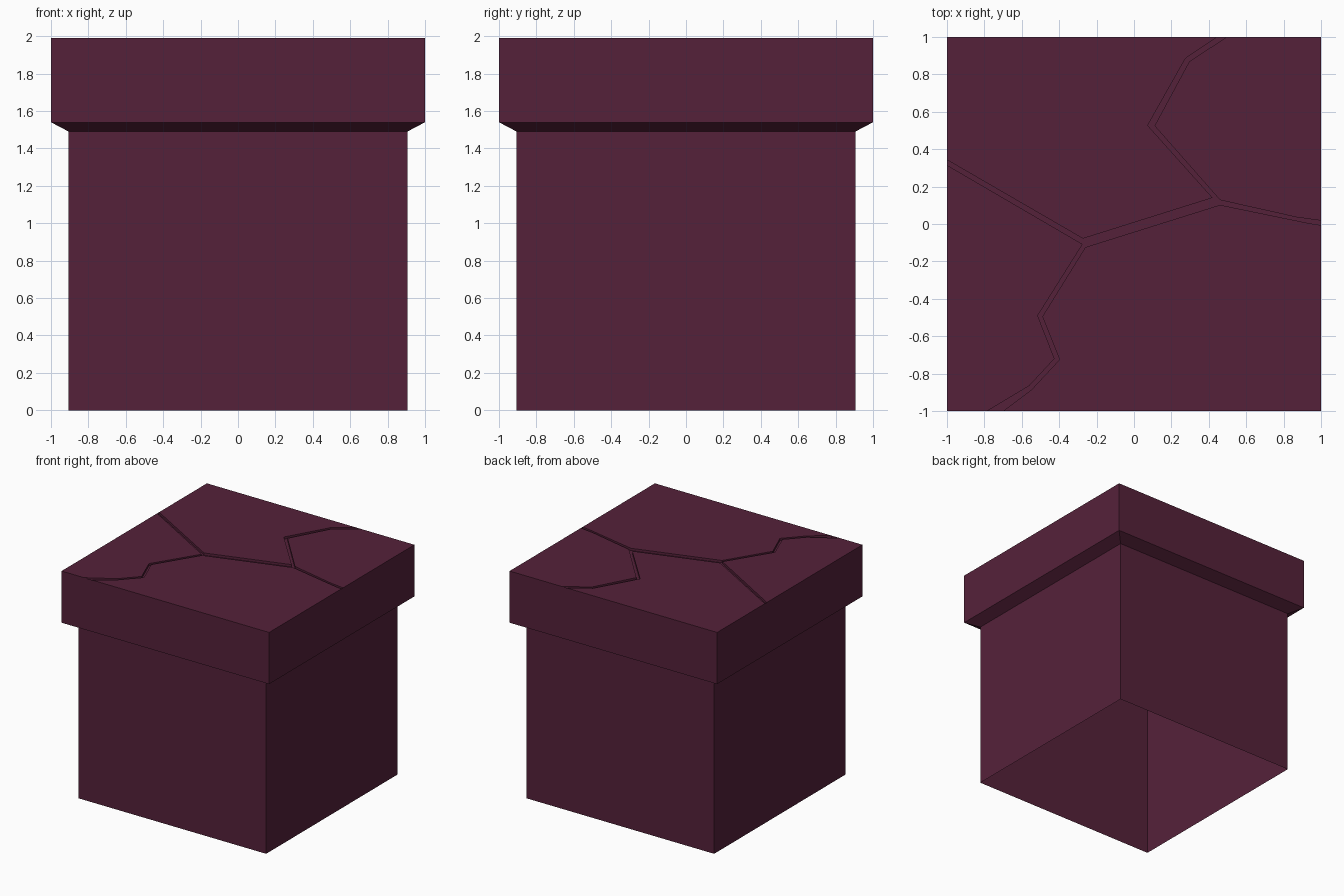
import bpy
import bmesh

if "Cube" in bpy.data.objects:
    bpy.data.objects.remove(bpy.data.objects["Cube"])

TOP, FLOOR = 1.99, 1.97      # lid surface and bottom of the cracks

stone = bpy.data.materials.new("dark plum")
stone.diffuse_color = (0.091, 0.0153, 0.042, 1)
stone.use_nodes = True
stone.node_tree.nodes["Principled BSDF"].inputs["Base Color"].default_value = stone.diffuse_color


def finish(name, bm):
    bmesh.ops.remove_doubles(bm, verts=bm.verts, dist=0.0005)
    mesh = bpy.data.meshes.new(name)
    bm.to_mesh(mesh)
    bm.free()
    mesh.materials.append(stone)
    bpy.context.collection.objects.link(bpy.data.objects.new(name, mesh))


def face(bm, points):
    bm.faces.new([bm.verts.new(p) for p in points])


def square_shell(bm, profile):
    """Four walls following a (half width, height) profile, open at both ends."""
    for (r0, z0), (r1, z1) in zip(profile, profile[1:]):
        corners = [(-1, -1), (1, -1), (1, 1), (-1, 1)]
        for (ax, ay), (bx, by) in zip(corners, corners[1:] + corners[:1]):
            face(bm, [(ax * r0, ay * r0, z0), (bx * r0, by * r0, z0),
                      (bx * r1, by * r1, z1), (ax * r1, ay * r1, z1)])


# Hollow body, open underneath
bm = bmesh.new()
square_shell(bm, [(0.905, 0), (0.905, 1.49)])
finish("body", bm)

# Overhanging lid rim with sloped underside
bm = bmesh.new()
square_shell(bm, [(0.905, 1.49), (1, 1.54), (1, TOP)])
finish("lid_rim", bm)

# Cracked top: each slab is its corner plus the broken edge along the crack
slabs = [
    ((-1, 1), [(-1, .343), (-.273, -.078), (.42, .14), (.073, .527),
               (.275, .885), (.445, 1)]),
    ((1, 1), [(.495, 1), (.295, .868), (.11, .525), (.46, .128),
              (.87, .036), (1, .018)]),
    ((1, -1), [(1, -.006), (.94, .003), (.46, .102), (-.26, -.124),
               (-.49, -.495), (-.398, -.725), (-.55, -.888), (-.70, -1)]),
    ((-1, -1), [(-.785, -1), (-.56, -.865), (-.425, -.72), (-.515, -.49),
                (-.275, -.108), (-1, .315)]),
]
bm = bmesh.new()
for corner, edge in slabs:
    face(bm, [(x, y, TOP) for x, y in edge + [corner]])
    for (ax, ay), (bx, by) in zip(edge, edge[1:]):
        face(bm, [(ax, ay, FLOOR), (bx, by, FLOOR), (bx, by, TOP), (ax, ay, TOP)])
outline = [p for _, edge in slabs for p in edge]
face(bm, [(x, y, FLOOR) for x, y in reversed(outline)])
finish("cracked_top", bm)
